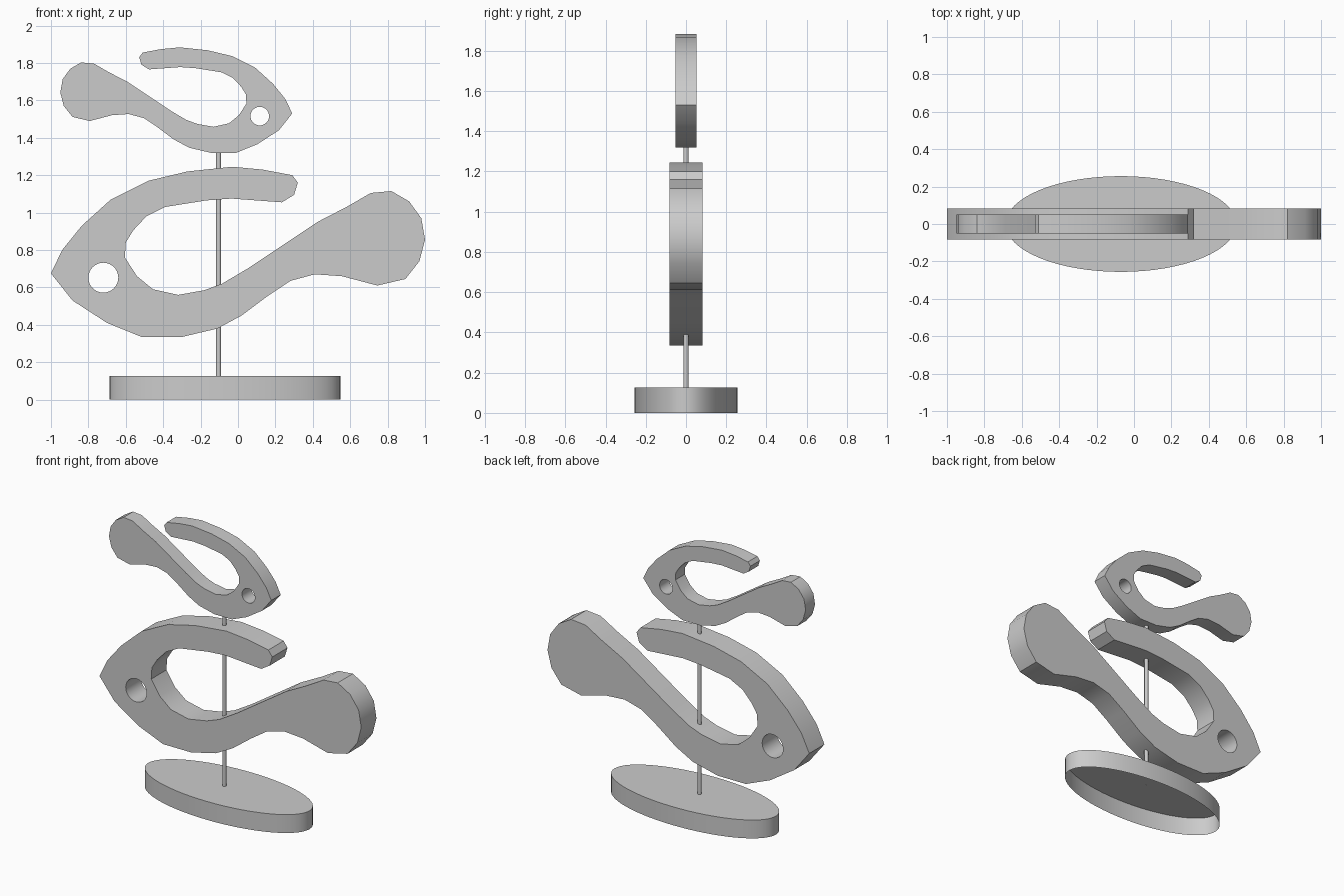
import bpy
import bmesh
import math
from mathutils import Vector, Matrix

default = bpy.data.objects.get("Cube")
if default:
    bpy.data.objects.remove(default, do_unlink=True)

# One plain grey for everything
grey = bpy.data.materials.new("light_grey")
grey.use_nodes = True
grey.diffuse_color = (0.6, 0.6, 0.6, 1)
grey.node_tree.nodes["Principled BSDF"].inputs["Base Color"].default_value = grey.diffuse_color

ROD_X = -0.104
BASE_TOP = 0.127


def finish(bm, name):
    """Turn a bmesh into a named, smooth-shaded object."""
    mesh = bpy.data.meshes.new(name)
    bm.to_mesh(mesh)
    bm.free()
    mesh.materials.append(grey)
    obj = bpy.data.objects.new(name, mesh)
    bpy.context.collection.objects.link(obj)
    bpy.ops.object.select_all(action="DESELECT")
    obj.select_set(True)
    bpy.context.view_layer.objects.active = obj
    bpy.ops.object.shade_smooth_by_angle(angle=math.radians(30))
    return obj


def add_loop(bm, points):
    """Add a closed loop of edges in the x-z plane."""
    verts = [bm.verts.new((x, 0, z)) for x, z in points]
    for a, b in zip(verts, verts[1:] + verts[:1]):
        bm.edges.new((a, b))


# Fish outline in hundredths, clockwise from the nose
OUTLINE = [
    # back and upper tip
    (-100, 67.5), (-94, 80), (-83.5, 93), (-68, 107), (-48, 117), (-27, 122),
    (-3, 124.5), (13, 123), (29, 120), (32, 116), (30, 109.5), (23.5, 105.5),
    # inner opening
    (-3.5, 107.5), (-17, 106.5), (-39, 103), (-49, 98), (-56, 90.5), (-60, 84),
    (-60.5, 76), (-54, 66), (-45.5, 59), (-32, 56), (-18, 58.5), (-8.5, 62),
    # tail
    (5, 70), (42.5, 95), (58, 103), (71, 110.5), (82, 111.5), (91.5, 106),
    (98, 97), (100, 85.5), (97, 74), (89.5, 64.5), (74.5, 61), (55.5, 66),
    # belly
    (41, 67), (28, 63.5), (16, 55.5), (2, 45), (-11, 38), (-30, 33.5),
    (-51.5, 33.5), (-70, 41), (-88.5, 53),
]
NOSE = Vector((-1, 0, 0.675))
EYE = Vector((-0.72, 0, 0.652))
EYE_RADIUS = 0.08
HALF_DEPTH = 0.083


def make_fish(name, nose, scale, mirror):
    """Flat cut-out fish with an eye hole, placed by its nose."""
    bm = bmesh.new()
    add_loop(bm, [(x / 100, z / 100) for x, z in OUTLINE])
    steps = 32
    turns = [math.tau * i / steps for i in range(steps)]
    add_loop(bm, [(EYE.x + EYE_RADIUS * math.cos(t), EYE.z + EYE_RADIUS * math.sin(t))
                  for t in turns])
    bmesh.ops.triangle_fill(bm, edges=bm.edges[:], use_beauty=True, normal=(0, -1, 0))
    # Thicken the sheet evenly about y = 0
    result = bmesh.ops.extrude_face_region(bm, geom=bm.faces[:], use_keep_orig=True)
    new_verts = [g for g in result["geom"] if isinstance(g, bmesh.types.BMVert)]
    bmesh.ops.translate(bm, verts=new_verts, vec=(0, 2 * HALF_DEPTH, 0))
    bmesh.ops.translate(bm, verts=bm.verts, vec=(0, -HALF_DEPTH, 0))
    # Place, size and optionally flip left to right
    flip = Matrix.Diagonal((-scale if mirror else scale, scale, scale, 1))
    bm.transform(Matrix.Translation(nose) @ flip @ Matrix.Translation(-NOSE))
    bmesh.ops.recalc_face_normals(bm, faces=bm.faces)
    return finish(bm, name)


make_fish("large_fish", NOSE, 1, False)
make_fish("small_fish", Vector((0.29, 0, 1.53)), 0.62, True)

# Oval base: a hollow shell, open underneath
bm = bmesh.new()
bmesh.ops.create_cone(bm, cap_ends=True, segments=64, radius1=1, radius2=1, depth=1)
bottom = [f for f in bm.faces if f.normal.z < -0.9]
bmesh.ops.delete(bm, geom=bottom, context="FACES_ONLY")
bm.transform(Matrix.Translation((-0.07, 0, BASE_TOP / 2))
             @ Matrix.Diagonal((0.617, 0.256, BASE_TOP, 1)))
finish(bm, "oval_base")

# Upright rod from the base into the small fish
ROD_TOP = 1.34
bm = bmesh.new()
bmesh.ops.create_cone(bm, cap_ends=True, segments=16, radius1=0.0135, radius2=0.0135,
                      depth=ROD_TOP - BASE_TOP + 0.002)
bm.transform(Matrix.Translation((ROD_X, 0, (ROD_TOP + BASE_TOP) / 2)))
finish(bm, "support_rod")
